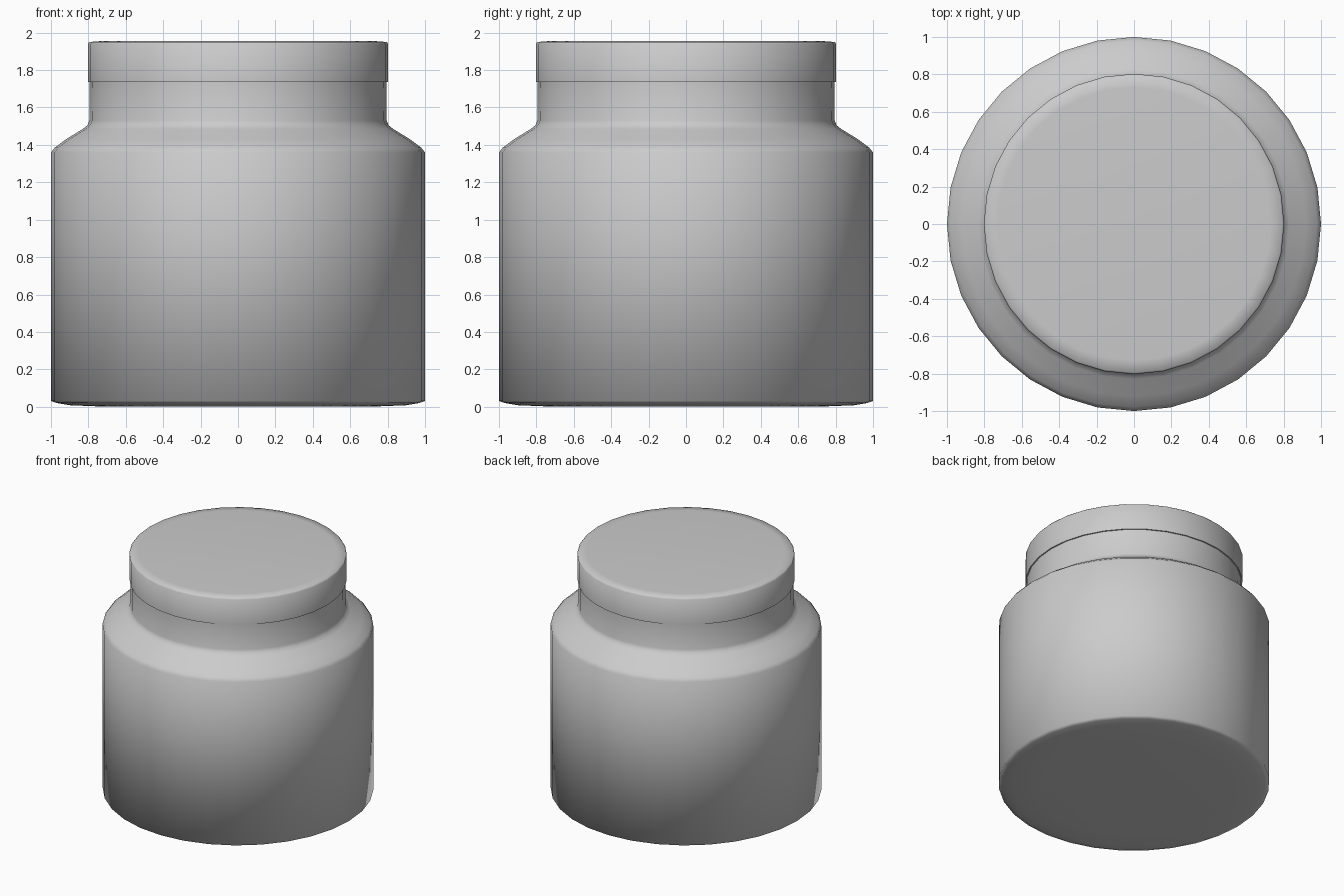
import bpy, bmesh, math

if "Cube" in bpy.data.objects:
    bpy.data.objects.remove(bpy.data.objects["Cube"])

SIDES = 32


def lathe(name, profile, angle=50):
    """Revolve (radius, height) points round z and cap both ends."""
    bm = bmesh.new()
    rings = []
    for r, z in profile:
        rings.append([bm.verts.new((r * math.cos(2 * math.pi * i / SIDES),
                                    r * math.sin(2 * math.pi * i / SIDES), z))
                      for i in range(SIDES)])
    for a, b in zip(rings, rings[1:]):
        for i in range(SIDES):
            j = (i + 1) % SIDES
            bm.faces.new((a[i], a[j], b[j], b[i]))
    bm.faces.new(rings[0][::-1])
    bm.faces.new(rings[-1])
    bmesh.ops.recalc_face_normals(bm, faces=bm.faces)
    mesh = bpy.data.meshes.new(name)
    bm.to_mesh(mesh)
    bm.free()
    obj = bpy.data.objects.new(name, mesh)
    bpy.context.collection.objects.link(obj)
    bpy.ops.object.select_all(action='DESELECT')
    obj.select_set(True)
    bpy.context.view_layer.objects.active = obj
    bpy.ops.object.shade_smooth_by_angle(angle=math.radians(angle))
    return obj


# jar body: softened base, straight wall, sloped shoulder and neck
lathe("jar_body", [(0.70, 0.0), (0.90, 0.008), (0.97, 0.02), (1.0, 0.03),
                   (1.0, 1.36), (0.98, 1.385), (0.92, 1.43), (0.83, 1.485),
                   (0.805, 1.505), (0.795, 1.53), (0.793, 1.74)], 80)

# lid: shallow disc slightly wider than the neck
lathe("lid", [(0.78, 1.735), (0.803, 1.735), (0.803, 1.94),
              (0.795, 1.95), (0.73, 1.955)], 60)
